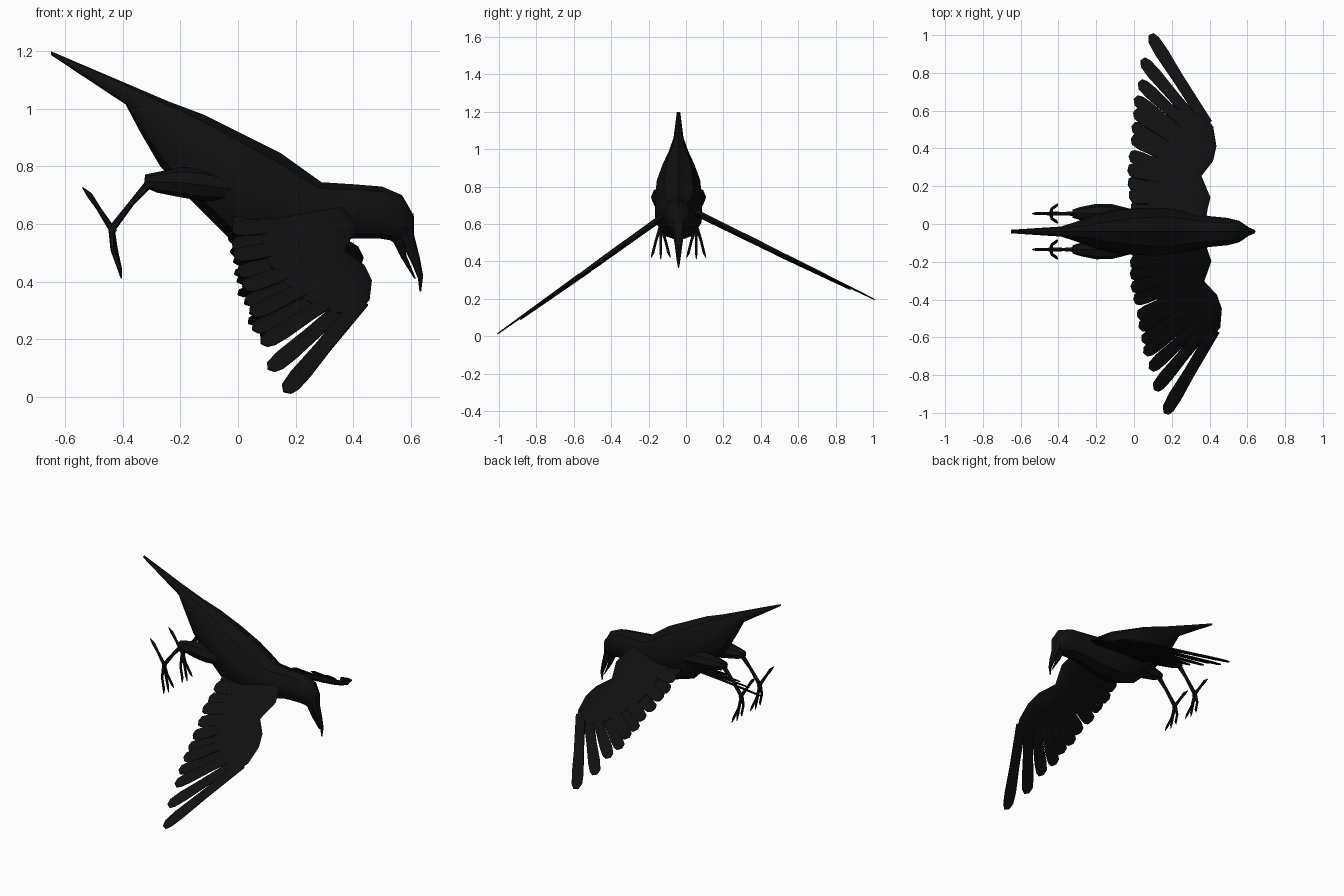
import bpy, bmesh, math
from mathutils import Vector

cube = bpy.data.objects.get("Cube")
if cube:
    bpy.data.objects.remove(cube, do_unlink=True)

black = bpy.data.materials.new("soft_black")
black.use_nodes = True
colour = (0.005, 0.005, 0.005, 1)
black.diffuse_color = colour
black.node_tree.nodes["Principled BSDF"].inputs["Base Color"].default_value = colour
MID = -0.04  # the bird's centre plane


def finish(name, bm, angle=35):
    bmesh.ops.recalc_face_normals(bm, faces=bm.faces)
    mesh = bpy.data.meshes.new(name)
    bm.to_mesh(mesh)
    bm.free()
    mesh.materials.append(black)
    ob = bpy.data.objects.new(name, mesh)
    bpy.context.collection.objects.link(ob)
    bpy.ops.object.select_all(action='DESELECT')
    ob.select_set(True)
    bpy.context.view_layer.objects.active = ob
    bpy.ops.object.shade_smooth_by_angle(angle=math.radians(angle))
    return ob


def bridge(bm, rings):
    """Skin a list of point rings and cap both ends."""
    loops = [[bm.verts.new(p) for p in ring] for ring in rings]
    n = len(loops[0])
    for a, b in zip(loops, loops[1:]):
        for i in range(n):
            j = (i + 1) % n
            bm.faces.new((a[i], a[j], b[j], b[i]))
    bm.faces.new(loops[0])
    bm.faces.new(loops[-1])


def loft(name, sections, sides=10):
    """Sections: top x, top z, bottom x, bottom z, half width."""
    rings = []
    for tx, tz, bx, bz, w in sections:
        ring = []
        for i in range(sides):
            a = math.tau * i / sides
            f = (1 + math.cos(a)) / 2
            ring.append((bx + (tx - bx) * f, MID + w * math.sin(a), bz + (tz - bz) * f))
        rings.append(ring)
    bm = bmesh.new()
    bridge(bm, rings)
    return finish(name, bm)


def tube(bm, path, radii, sides=6):
    pts = [Vector(p) for p in path]
    rings = []
    for i, p in enumerate(pts):
        d = (pts[min(i + 1, len(pts) - 1)] - pts[max(i - 1, 0)]).normalized()
        u = d.cross(Vector((0, 1, 0))).normalized()
        v = d.cross(u)
        rings.append([p + radii[i] * (u * math.cos(math.tau * k / sides)
                                      + v * math.sin(math.tau * k / sides)) for k in range(sides)])
    bridge(bm, rings)


# Body, from tail tip to face
loft("body", [
    (-0.65, 1.20, -0.65, 1.187, 0.010),
    (-0.38, 1.085, -0.39, 1.015, 0.028),
    (-0.24, 1.025, -0.34, 0.92, 0.055),
    (-0.12, 0.98, -0.27, 0.80, 0.09),
    (0.02, 0.91, -0.17, 0.69, 0.122),
    (0.15, 0.845, -0.03, 0.55, 0.132),
    (0.22, 0.795, 0.10, 0.51, 0.13),
    (0.29, 0.745, 0.25, 0.52, 0.11),
    (0.40, 0.738, 0.40, 0.55, 0.086),
    (0.50, 0.73, 0.49, 0.55, 0.076),
    (0.57, 0.70, 0.53, 0.543, 0.06),
    (0.61, 0.63, 0.54, 0.535, 0.04),
    (0.61, 0.59, 0.55, 0.535, 0.03)])

# Slightly open, downturned beak
loft("upper_beak", [
    (0.61, 0.64, 0.555, 0.55, 0.038),
    (0.612, 0.56, 0.575, 0.52, 0.027),
    (0.632, 0.48, 0.605, 0.46, 0.018),
    (0.643, 0.42, 0.625, 0.41, 0.011),
    (0.636, 0.365, 0.63, 0.365, 0.003)], 8)
loft("lower_beak", [
    (0.575, 0.56, 0.54, 0.535, 0.03),
    (0.585, 0.49, 0.565, 0.485, 0.02),
    (0.618, 0.41, 0.612, 0.41, 0.004)], 8)


def wing_place(left):
    """Map wing plane coordinates (chord x, span s, thickness t) to space."""
    def place(x, s, t):
        if left:
            return (x - 0.075 * s, 0.08 + 0.871 * s + 0.44 * t, 0.645 - 0.426 * s + 0.9 * t)
        return (x, -0.14 - 0.814 * s - 0.58 * t, 0.625 - 0.58 * s + 0.814 * t)
    return place


# Leading edge and rear edge of the wing arm: front x, rear x, span, half thickness
ARM = [(0.37, 0.06, -0.09, 0.022), (0.39, 0.07, 0.0, 0.02), (0.41, 0.08, 0.07, 0.019),
       (0.372, 0.09, 0.20, 0.018), (0.44, 0.11, 0.29, 0.018), (0.465, 0.15, 0.38, 0.017),
       (0.457, 0.23, 0.50, 0.014), (0.41, 0.34, 0.58, 0.008)]
# Feather tips: chord x and span
TIPS = [(-0.015, 0.0), (-0.02, 0.075), (-0.02, 0.16), (-0.015, 0.24), (0.0, 0.33),
        (0.02, 0.43), (0.03, 0.51), (0.045, 0.59), (0.055, 0.675), (0.085, 0.77),
        (0.11, 0.91), (0.165, 1.056)]


def feather(place, root, tip, width, lift):
    d = Vector(tip) - Vector(root)
    side = Vector((-d.y, d.x)).normalized()
    # Blade outline stations: distance along, half width on each side
    stations = [(0, 0.4, 0.4), (0.5, 0.42, 0.42), (0.8, 0.5, 0.5), (0.94, 0.42, 0.46), (1, 0.12, 0.3)]
    rings = []
    for f, a, b in stations:
        c = Vector(root) + d * f
        p, q = c + side * width * a, c - side * width * b
        h = 0.009 * (1.2 - 0.8 * f)
        rings.append([place(p.x, p.y, lift - h), place(c.x, c.y, lift - h),
                      place(q.x, q.y, lift - h * 0.4), place(q.x, q.y, lift + h * 0.2),
                      place(c.x, c.y, lift + h), place(p.x, p.y, lift + h * 0.4)])
    bm = bmesh.new()
    bridge(bm, rings)
    return bm


for left in (False, True):
    side_name = "left" if left else "right"
    place = wing_place(left)
    # Arm with a rounded front and thin rear
    rings = []
    for front, rear, s, h in ARM:
        c = front - rear
        rings.append([place(front, s, 0), place(front - 0.1 * c, s, h),
                      place(front - 0.4 * c, s, h * 0.9), place(rear, s, 0.004),
                      place(rear, s, -0.004), place(front - 0.4 * c, s, -h * 0.7),
                      place(front - 0.1 * c, s, -h * 0.8)])
    bm = bmesh.new()
    bridge(bm, rings)
    finish(side_name + "_wing_arm", bm)
    # Fan of flight feathers
    last = len(TIPS) - 1
    for i, tip in enumerate(TIPS):
        f = i / last
        root = (0.22 + 0.205 * f ** 1.2, 0.0 + 0.52 * f ** 0.9)
        width = 0.092 - 0.018 * f
        bm = feather(place, root, tip, width, 0.005 if i % 2 else -0.004)
        finish(f"{side_name}_feather_{i + 1}", bm)

# Legs with feathered thighs, thin shins and clawed toes
for sign, side_name in ((1, "left"), (-1, "right")):
    y = MID + 0.095 * sign
    bm = bmesh.new()
    tube(bm, [(-0.02, y - 0.015 * sign, 0.72), (-0.12, y - 0.005 * sign, 0.735),
              (-0.2, y, 0.745), (-0.28, y, 0.745), (-0.325, y, 0.75)],
         [0.04, 0.055, 0.052, 0.036, 0.022], 8)
    finish(side_name + "_thigh", bm)
    bm = bmesh.new()
    tube(bm, [(-0.30, y, 0.75), (-0.37, y, 0.672), (-0.44, y, 0.58)], [0.016, 0.010, 0.013])
    finish(side_name + "_shin", bm)
    bm = bmesh.new()
    tube(bm, [(-0.43, y, 0.57), (-0.485, y, 0.655), (-0.515, y, 0.70), (-0.54, y, 0.727)],
         [0.012, 0.008, 0.010, 0.002])
    for spread in (-1, 0, 1):
        reach = 0.01 * abs(spread)
        tube(bm, [(-0.44, y, 0.59), (-0.425 - reach, y + 0.026 * spread, 0.51),
                  (-0.411, y + 0.042 * spread, 0.445), (-0.405, y + 0.052 * spread, 0.41 + reach)],
             [0.011, 0.008, 0.008, 0.002])
    finish(side_name + "_foot", bm)
